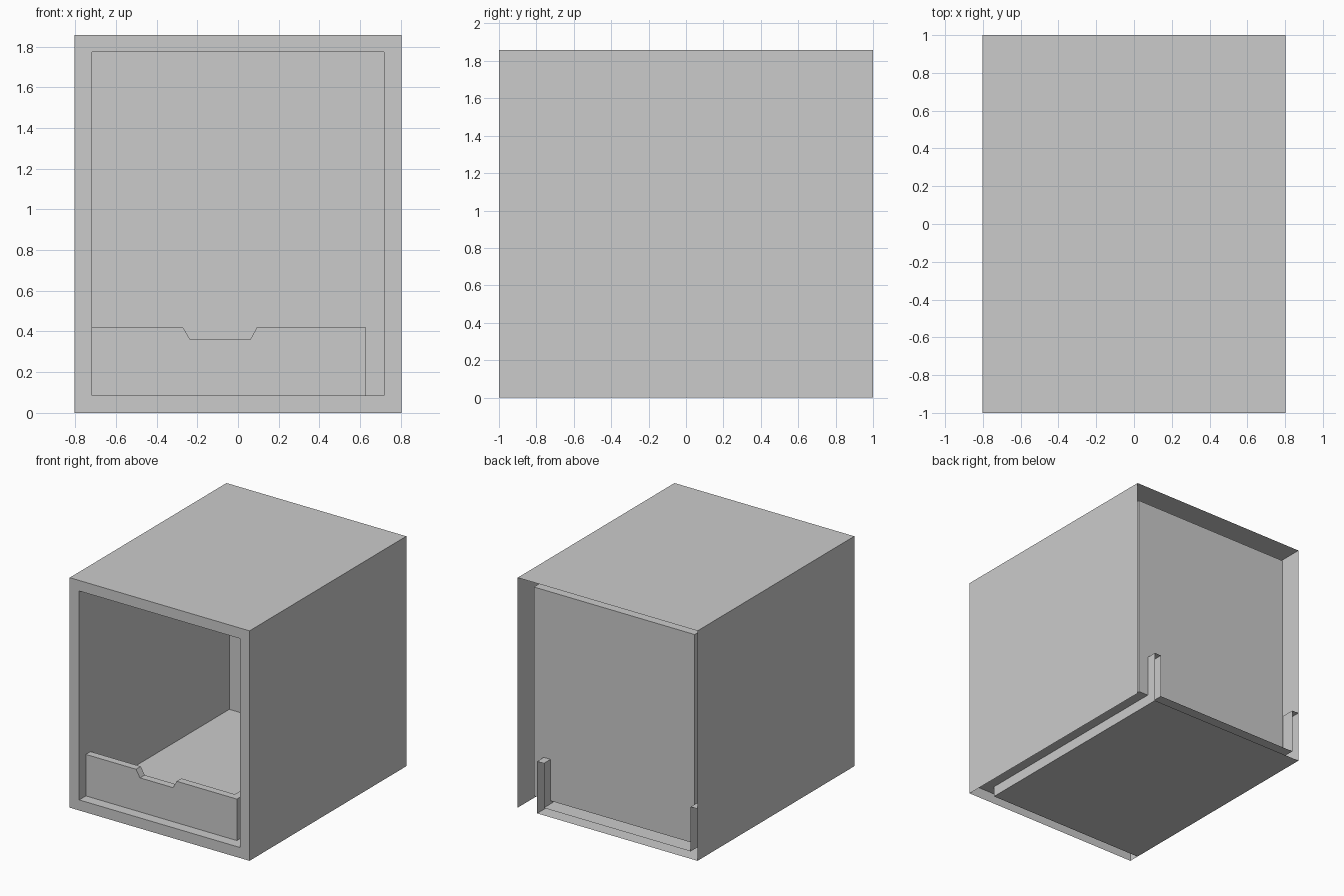
import bpy, bmesh

if "Cube" in bpy.data.objects:
    bpy.data.objects.remove(bpy.data.objects["Cube"])

W, H, T = 0.803, 1.857, 0.085      # cabinet half width, height, wall gap


def make_object(name, polygons):
    """Build a sheet object from a few polygons and weld shared corners."""
    bm = bmesh.new()
    for poly in polygons:
        bm.faces.new([bm.verts.new(p) for p in poly])
    bmesh.ops.remove_doubles(bm, verts=bm.verts, dist=1e-5)
    bmesh.ops.recalc_face_normals(bm, faces=bm.faces)
    mesh = bpy.data.meshes.new(name)
    bm.to_mesh(mesh)
    bm.free()
    ob = bpy.data.objects.new(name, mesh)
    bpy.context.collection.objects.link(ob)
    return ob


def sweep(profile, y0, y1, closed=False):
    """Strip of quads running along y over an (x, z) profile."""
    ends = profile[1:] + (profile[:1] if closed else [])
    return [[(a[0], y0, a[1]), (b[0], y0, b[1]), (b[0], y1, b[1]), (a[0], y1, a[1])]
            for a, b in zip(profile, ends)]


def rect(x0, x1, z0, z1):
    return [(x0, z0), (x0, z1), (x1, z1), (x1, z0)]


# Cabinet: outer skin open below and behind, lined by an inner box
outer = rect(-W, W, 0, H)
inner = rect(-W + T, W - T, T, H - T)
cabinet = sweep(outer, -1, 1)
cabinet += sweep(inner, -1, 1 - T, closed=True)
cabinet.append([(x, 1 - T, z) for x, z in inner])
for i in range(4):                       # front frame
    j = (i + 1) % 4
    cabinet.append([(x, -1, z) for x, z in (outer[i], outer[j], inner[j], inner[i])])
make_object("cabinet", cabinet)

# Tray: double-walled, open at the back, with a finger notch in the front
L, R, TOP, WALL = -0.802, 0.63, 0.42, 0.06
F, B = -1 + T, 1.0
notch = [(-0.27, TOP), (-0.235, 0.36), (0.06, 0.36), (0.093, TOP)]
tray = []
for inset in (0, WALL):
    l, r, z, f = L + inset, R - inset, inset, F + inset
    tray += sweep([(l, TOP), (l, z), (r, z), (r, TOP)], f, B)
    tray.append([(x, f, h) for x, h in [(l, TOP), (l, z), (r, z), (r, TOP)] + notch[::-1]])

# Tray rim along the front wall and both sides
tray += sweep(notch, F, F + WALL)
tray.append([(L, F, TOP), (notch[0][0], F, TOP),
             (notch[0][0], F + WALL, TOP), (L + WALL, F + WALL, TOP)])
tray.append([(R, F, TOP), (notch[3][0], F, TOP),
             (notch[3][0], F + WALL, TOP), (R - WALL, F + WALL, TOP)])
for x, s in ((L, 1), (R, -1)):
    tray.append([(x, F, TOP), (x + s * WALL, F + WALL, TOP),
                 (x + s * WALL, B, TOP), (x, B, TOP)])
make_object("tray", tray)
